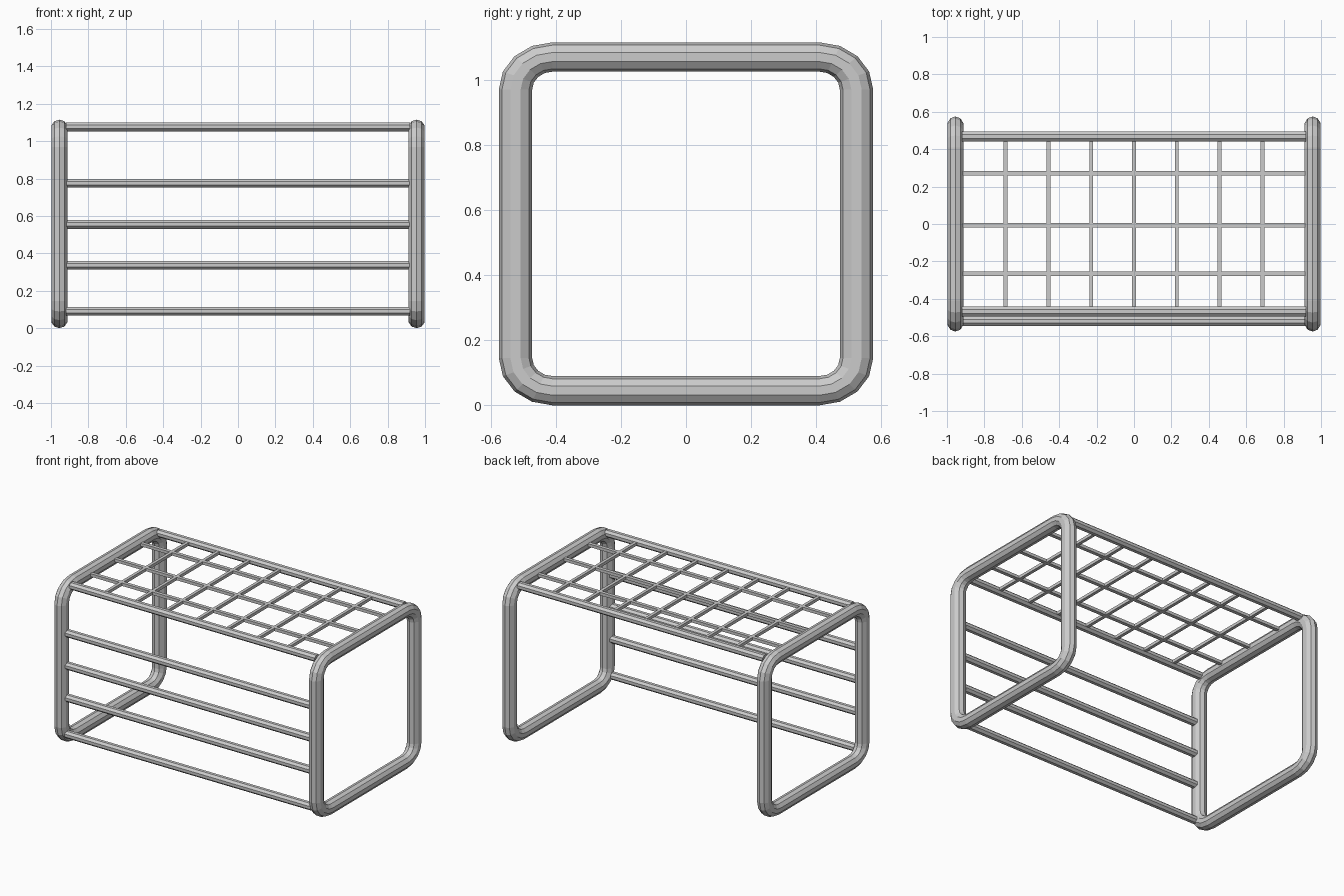
import bpy, bmesh, math

if "Cube" in bpy.data.objects:
    bpy.data.objects.remove(bpy.data.objects["Cube"])

TUBE = 0.045      # frame tube radius
SY = 1.14         # frame tubes are slightly wider front to back


def new_object(name, bm):
    bmesh.ops.recalc_face_normals(bm, faces=bm.faces)
    mesh = bpy.data.meshes.new(name)
    bm.to_mesh(mesh)
    bm.free()
    ob = bpy.data.objects.new(name, mesh)
    bpy.context.collection.objects.link(ob)
    return ob


def bar(name, axis, centre, length, ra, rz, sides):
    """Straight bar along x or y, ra wide and rz high (half sizes to the flats)."""
    bm = bmesh.new()
    rings = []
    k = 1 / math.cos(math.pi / sides)
    for end in (-length / 2, length / 2):
        ring = []
        for i in range(sides):
            a = 2 * math.pi * (i + 0.5) / sides
            w, h = ra * k * math.cos(a), rz * k * math.sin(a)
            co = (end, w, h) if axis == 'x' else (w, end, h)
            ring.append(bm.verts.new([c + d for c, d in zip(centre, co)]))
        rings.append(ring)
    for i in range(sides):
        j = (i + 1) % sides
        bm.faces.new((rings[0][i], rings[0][j], rings[1][j], rings[1][i]))
    for ring in rings:
        bm.faces.new(ring)
    return new_object(name, bm)


def end_frame(name, x):
    """Rounded rectangular loop swept with a ten-sided tube."""
    half_y, z0, z1, r, seg, sides = 0.575 / SY - TUBE, TUBE, 1.115 - TUBE, 0.1, 4, 10
    corners = [(half_y, z1, 0), (-half_y, z1, 90), (-half_y, z0, 180), (half_y, z0, 270)]
    bm = bmesh.new()
    rings = []
    for cy, cz, start in corners:
        oy = cy - math.copysign(r, cy)
        oz = cz - r if cz == z1 else cz + r
        for s in range(seg + 1):
            a = math.radians(start + 90 * s / seg)
            ring = []
            for i in range(sides):
                t = 2 * math.pi * i / sides
                d = r + TUBE * math.cos(t)
                ring.append(bm.verts.new((x + TUBE * math.sin(t),
                                          (oy + d * math.cos(a)) * SY,
                                          oz + d * math.sin(a))))
            rings.append(ring)
    for n, ring in enumerate(rings):
        nxt = rings[(n + 1) % len(rings)]
        for i in range(sides):
            j = (i + 1) % sides
            bm.faces.new((ring[i], ring[j], nxt[j], nxt[i]))
    return new_object(name, bm)


# end frames
end_frame("left_frame", -0.955)
end_frame("right_frame", 0.955)

# horizontal rails across the front
for n, z in enumerate((0.09, 0.337, 0.555, 0.775)):
    bar(f"front_rail_{n + 1}", 'x', (0, -0.52, z), 1.84, 0.0255, 0.0235, 8)

# top edge rails
for name, y in (("front_top_rail", -0.467), ("back_top_rail", 0.467)):
    bar(name, 'x', (0, y, 1.076), 1.84, 0.0265, 0.0235, 8)

# top mesh: long wires and cross wires
for n, y in enumerate((-0.266, -0.006, 0.272)):
    bar(f"long_wire_{n + 1}", 'x', (0, y, 1.076), 1.84, 0.012, 0.01, 4)
for n in range(7):
    bar(f"cross_wire_{n + 1}", 'y', ((n - 3) * 0.2287, 0, 1.076), 0.91, 0.0105, 0.01, 4)
